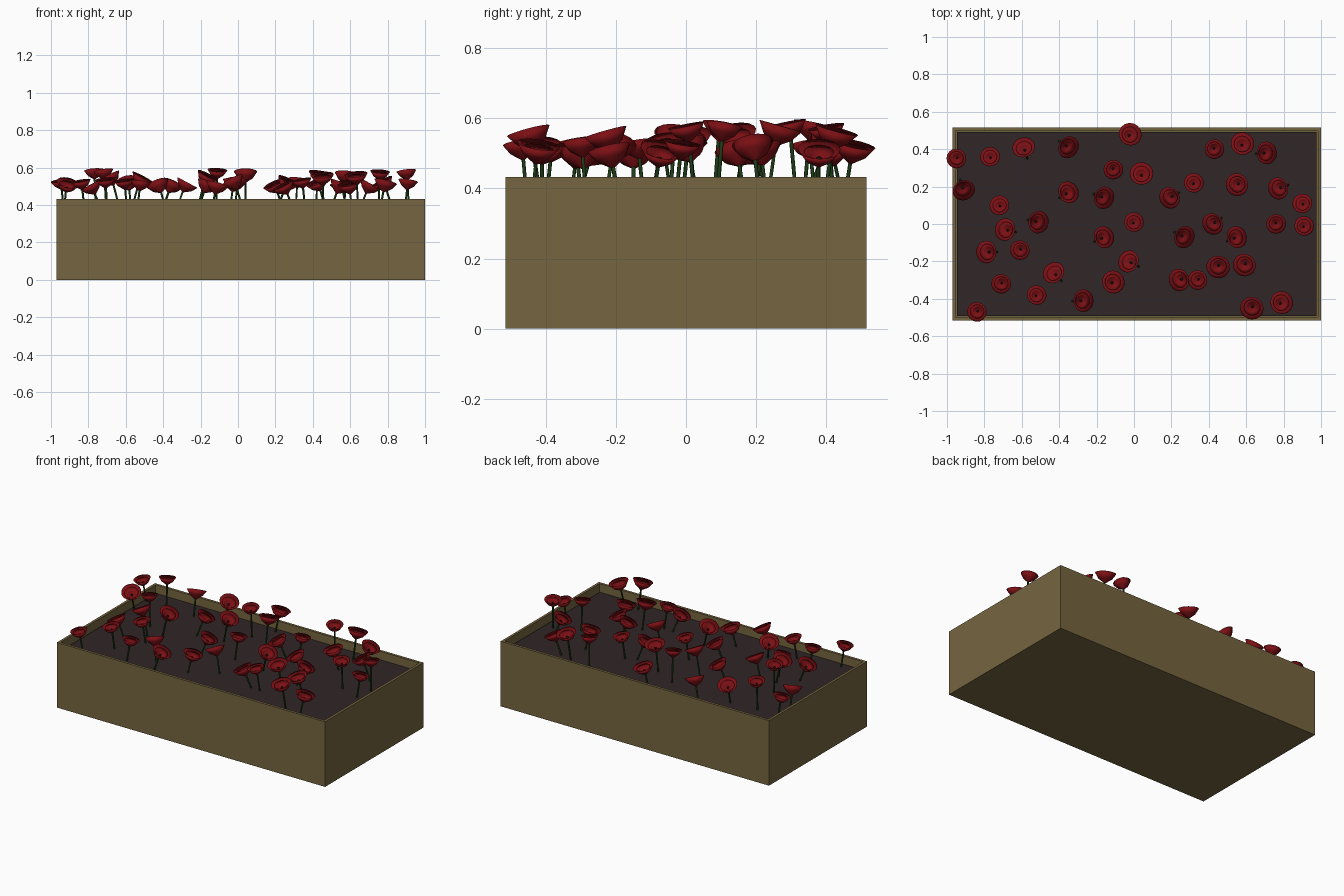
import bpy, bmesh, math, random
from mathutils import Vector, Matrix

cube = bpy.data.objects.get("Cube")
if cube:
    bpy.data.objects.remove(cube, do_unlink=True)

random.seed(4)


def material(name, colour):
    mat = bpy.data.materials.new(name)
    mat.use_nodes = True
    rgba = (*colour, 1)
    mat.diffuse_color = rgba
    shader = mat.node_tree.nodes["Principled BSDF"]
    shader.inputs["Base Color"].default_value = rgba
    shader.inputs["Roughness"].default_value = 0.8
    return mat


wood = material("tan wood", (.18, .13, .05))
earth = material("dark soil", (.03, .019, .02))
red = material("petal red", (.2, .005, .007))
green = material("stem green", (.012, .045, .008))
dark = material("dark flower centre", (.012, .008, .008))


def mesh_object(name, mesh):
    obj = bpy.data.objects.new(name, mesh)
    bpy.context.collection.objects.link(obj)
    return obj


def block(name, low, high, mat, wall=0, depth=0):
    """Box between two corners, with an optional hollow in its top."""
    low, high = Vector(low), Vector(high)
    bm = bmesh.new()
    bmesh.ops.create_cube(bm, size=1)
    for v in bm.verts:
        v.co = (low + high) / 2 + v.co * (high - low)
    if wall:
        top = max(bm.faces, key=lambda f: f.calc_center_median().z)
        bmesh.ops.inset_region(bm, faces=[top], thickness=wall)
        hole = bmesh.ops.extrude_discrete_faces(bm, faces=[top])["faces"][0]
        bmesh.ops.translate(bm, verts=hole.verts, vec=(0, 0, -depth))
    mesh = bpy.data.meshes.new(name)
    bm.to_mesh(mesh)
    bm.free()
    mesh.materials.append(mat)
    mesh_object(name, mesh)


# Planter box and its bed of soil
SOIL, WALL = .38, .024
left, right, side = -.97, 1, .515
block("planter_box", (left, -side, 0), (right, side, .432), wood, WALL, .1)
block("soil", (left + WALL, WALL - side, .33), (right - WALL, side - WALL, SOIL), earth)


def lathe(bm, profile, mat_index, sides):
    """Revolve a radius/height profile about z, smooth shaded."""
    rings = []
    for radius, z in profile:
        rings.append([bm.verts.new((radius * math.cos(a), radius * math.sin(a), z))
                      for a in (i * math.tau / sides for i in range(sides))])
    for lower, upper in zip(rings, rings[1:]):
        for i in range(sides):
            j = (i + 1) % sides
            face = bm.faces.new((lower[i], lower[j], upper[j], upper[i]))
            face.material_index = mat_index
            face.smooth = True


# One bloom of unit radius, rim at z = 0: outer bowl, inner petal cup, centre
bm = bmesh.new()
lathe(bm, [(.1, -.92), (.66, -.52), (1, 0), (.6, -.45), (.02, -.62)], 0, 16)
lathe(bm, [(.4, -.58), (.7, -.16), (.36, -.55)], 0, 16)
lathe(bm, [(.11, -.62), (.11, -.46), (.01, -.42)], 1, 8)
bloom_mesh = bpy.data.meshes.new("bloom")
bm.to_mesh(bloom_mesh)
bm.free()
bloom_mesh.materials.append(red)
bloom_mesh.materials.append(dark)

# Stems share one bevelled curve
stems = bpy.data.curves.new("stems", 'CURVE')
stems.dimensions = '3D'
stems.bevel_depth = .0055
stems.bevel_resolution = 1
stems.materials.append(green)
mesh_object("stems", stems)


def plant(name, radius, height, tilt, heading, spots):
    """Flowers at (x, y) spots; every second one leans the opposite way."""
    for n, (x, y) in enumerate(spots):
        rim = Vector((x, y, height + random.uniform(-.01, .01)))
        angle = heading + 180 * (n % 2) + random.uniform(-15, 15)
        lean = (Matrix.Rotation(math.radians(angle), 4, 'Z')
                @ Matrix.Rotation(math.radians(tilt), 4, 'Y'))
        bloom = mesh_object(f"{name}_bloom_{n + 1}", bloom_mesh)
        bloom.matrix_world = Matrix.Translation(rim) @ lean @ Matrix.Scale(radius, 4)

        # Stem runs from the bloom's underside back down into the soil
        axis = lean.to_3x3() @ Vector((0, 0, 1))
        head = rim - axis * radius * .85
        foot = head - axis * .08
        foot.x = max(left + .04, min(right - .04, foot.x))
        foot.y = max(.04 - side, min(side - .04, foot.y))
        foot.z = SOIL - .01
        spline = stems.splines.new('POLY')
        spline.points.add(1)
        for point, co in zip(spline.points, (foot, head)):
            point.co = (*co, 1)


plant("large_tall", .063, .57, 16, 260,
      [(.63, -.45), (.58, .43), (.45, -.23), (.04, .27)])
plant("large_low", .062, .52, 16, 40,
      [(.79, -.42), (.55, .21), (-.11, -.31), (.59, -.22), (-.02, .48)])
plant("small_tall", .053, .58, 12, 120,
      [(-.77, .36), (.43, .4), (-.72, .1), (-.11, .29), (.9, .11), (.76, 0)])
plant("small_low", .053, .53, 12, 230,
      [(-.84, -.47), (.32, .22), (-.95, .35), (0, .01), (-.71, -.32),
       (.91, -.01), (-.61, -.14), (-.52, -.38), (.34, -.3)])
plant("sideways_tall", .061, .56, 28, 345, [(-.51, .01), (-.69, -.03), (-.16, .14)])
plant("sideways_low", .061, .51, 28, 10,
      [(-.27, -.41), (-.79, -.15), (.71, .38), (.24, -.3)])
plant("rising_low", .06, .52, 28, 30,
      [(-.35, .17), (.77, .19), (.55, -.07), (.42, 0), (-.16, -.07), (.19, .14)])
plant("falling_low", .061, .525, 30, 320,
      [(-.35, .41), (-.03, -.2), (.27, -.07), (-.43, -.26)])
plant("endways_low", .061, .52, 30, 100, [(-.59, .41), (-.91, .18)])
